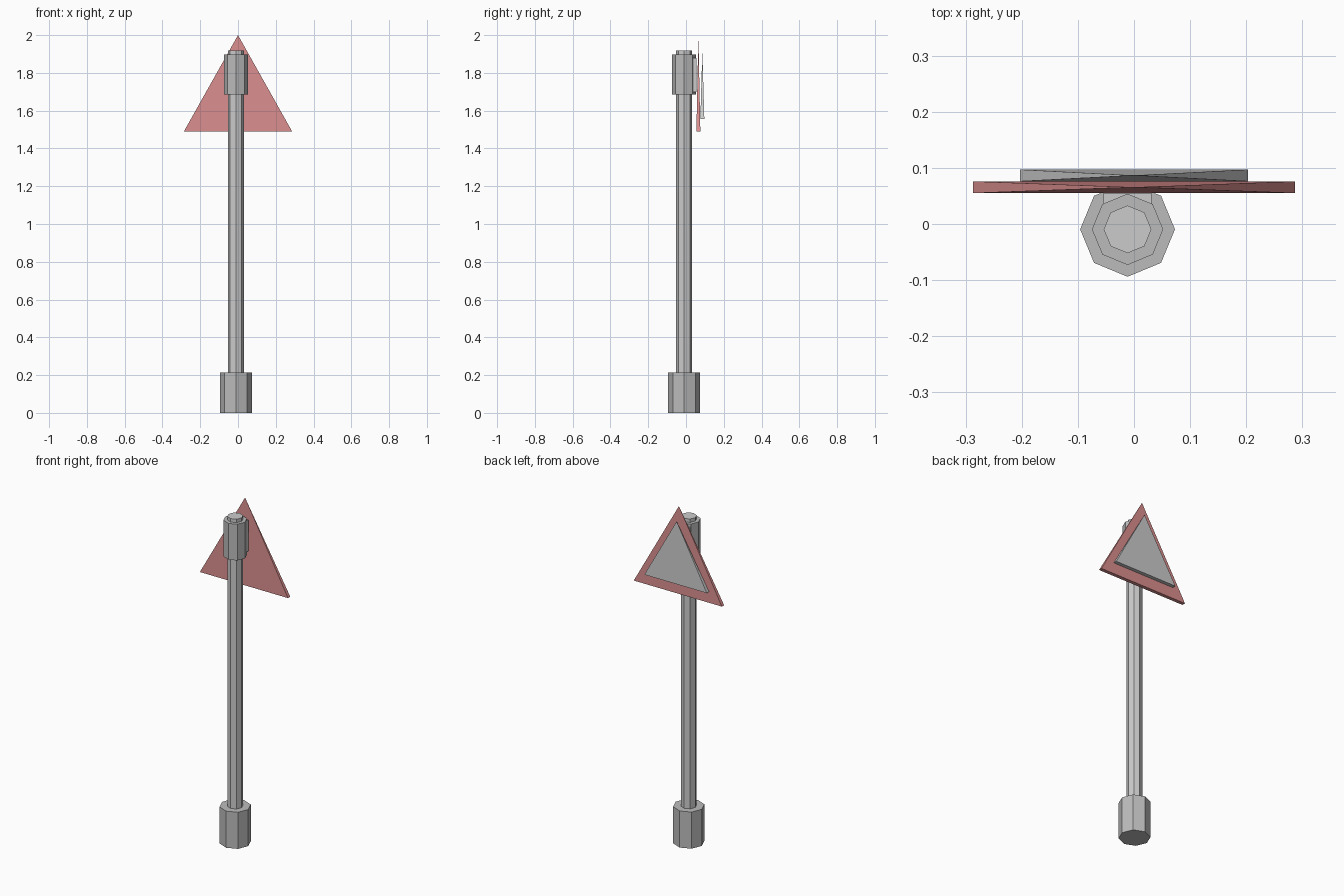
import bpy
from math import sqrt

if "Cube" in bpy.data.objects:
    bpy.data.objects.remove(bpy.data.objects["Cube"])

AXIS = (-0.0115, -0.0095)   # pole stands slightly off centre


def material(name, rgb):
    m = bpy.data.materials.new(name)
    m.diffuse_color = (*rgb, 1)
    m.use_nodes = True
    m.node_tree.nodes["Principled BSDF"].inputs["Base Color"].default_value = m.diffuse_color
    return m


DARK = material("dark_grey", (0.5, 0.5, 0.5))
RED = material("red", (0.7, 0.27, 0.27))


def finish(name, mat=None):
    ob = bpy.context.object
    ob.name = name
    if mat:
        ob.data.materials.append(mat)
    return ob


def octagon(name, radius, z0, z1, mat=None):
    bpy.ops.mesh.primitive_cylinder_add(
        vertices=8, radius=radius, depth=z1 - z0,
        location=(*AXIS, (z0 + z1) / 2))
    finish(name, mat)


def panel(name, width, y0, y1, z0, z1, mat=None):
    # flattened four-sided cone: wide thin base, single apex
    bpy.ops.mesh.primitive_cone_add(
        vertices=4, radius1=sqrt(0.5), radius2=0, depth=1,
        rotation=(0, 0, 0.7853981634))
    bpy.ops.object.transform_apply(location=False, rotation=True, scale=False)
    ob = finish(name, mat)
    ob.scale = (width, y1 - y0, z1 - z0)
    ob.location = (0, (y0 + y1) / 2, (z0 + z1) / 2)


# post, foot and collar
octagon("base", 0.0845, 0.0, 0.215, DARK)
octagon("pole", 0.0425, 0.005, 1.918)
octagon("collar", 0.0635, 1.685, 1.898, DARK)

# bracket joining collar to sign
bpy.ops.mesh.primitive_cube_add(size=1, location=(AXIS[0], 0.0275, 1.79))
finish("bracket").scale = (0.085, 0.055, 0.18)

# triangular sign: red border with pale centre
panel("sign_border", 0.573, 0.055, 0.076, 1.49, 2.0, RED)
panel("sign_face", 0.406, 0.076, 0.097, 1.555, 1.918)
